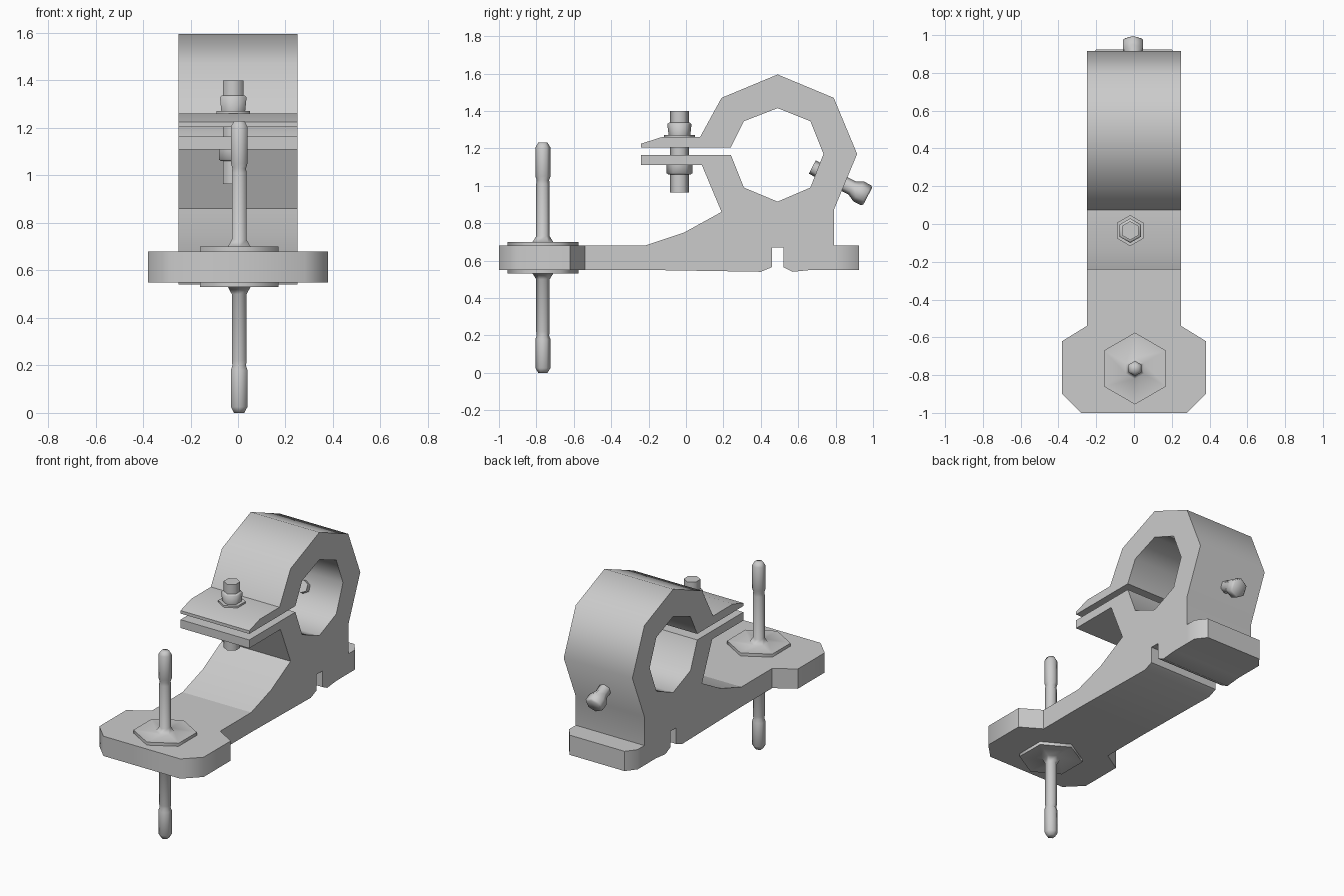
import bpy
import bmesh
from math import radians, cos, sin, pi
from mathutils import Vector

cube = bpy.data.objects.get("Cube")
if cube:
    bpy.data.objects.remove(cube, do_unlink=True)

GREY = (0.6, 0.6, 0.6, 1)
metal = bpy.data.materials.new("light grey metal")
metal.use_nodes = True
metal.diffuse_color = GREY
metal.node_tree.nodes["Principled BSDF"].inputs["Base Color"].default_value = GREY


def finish(bm, name, angle):
    bmesh.ops.recalc_face_normals(bm, faces=bm.faces[:])
    mesh = bpy.data.meshes.new(name)
    bm.to_mesh(mesh)
    bm.free()
    mesh.materials.append(metal)
    obj = bpy.data.objects.new(name, mesh)
    bpy.context.collection.objects.link(obj)
    bpy.ops.object.select_all(action='DESELECT')
    obj.select_set(True)
    bpy.context.view_layer.objects.active = obj
    bpy.ops.object.shade_smooth_by_angle(angle=radians(angle))
    return obj


def prism(name, points, offset):
    """Extrude a flat outline of 3D points by an offset."""
    bm = bmesh.new()
    face = bm.faces.new([bm.verts.new(p) for p in points])
    new = bmesh.ops.extrude_face_region(bm, geom=[face], use_keep_orig=True)["geom"]
    bmesh.ops.translate(bm, vec=offset, verts=[v for v in new if isinstance(v, bmesh.types.BMVert)])
    return finish(bm, name, 50)


def slab(name, half):
    """Horizontal slab from the right half of its plan outline."""
    outline = half + [(-x, y) for x, y in reversed(half)]
    return prism(name, [(x, y, 0.55) for x, y in outline], (0, 0, 0.13))


def hex_turned(name, profile, location, axis=(0, 0, 1)):
    """Six-sided turned part from (radius, height) pairs, with corners towards y."""
    bm = bmesh.new()
    rings = []
    for r, h in profile:
        angles = [pi / 2 + i * pi / 3 for i in range(6)]
        rings.append([bm.verts.new((r * cos(a), r * sin(a), h)) for a in angles])
    for low, high in zip(rings, rings[1:]):
        for i in range(6):
            j = (i + 1) % 6
            bm.faces.new((low[i], low[j], high[j], high[i]))
    bm.faces.new(rings[0])
    bm.faces.new(rings[-1])
    obj = finish(bm, name, 65)
    obj.location = location
    axis = Vector(axis)
    if axis.z < 1:
        obj.rotation_euler = axis.to_track_quat('Z', 'Y').to_euler()
    return obj


# Clamp bracket: split ring, lugs, sloping web and notched base
outer = [(0.79, 0.87), (0.915, 1.17), (0.79, 1.47), (0.49, 1.595), (0.19, 1.47)]
upper_lug = [(0.075, 1.26), (-0.13, 1.26), (-0.24, 1.225), (-0.24, 1.205)]
bore = [(0.24, 1.205), (0.31, 1.345), (0.49, 1.415), (0.665, 1.345),
        (0.735, 1.17), (0.665, 0.99), (0.49, 0.915), (0.31, 0.99), (0.24, 1.165)]
lower_lug = [(-0.24, 1.165), (-0.24, 1.11), (0.085, 1.11)]
web = [(0.19, 0.86), (-0.01, 0.75), (-0.22, 0.68)]
base = [(-0.22, 0.55), (0.40, 0.54), (0.46, 0.565), (0.46, 0.67),
        (0.52, 0.67), (0.52, 0.565), (0.57, 0.54), (0.67, 0.55), (0.79, 0.55)]
prism("clamp_bracket", [(-0.25, y, z) for y, z in outer + upper_lug + bore + lower_lug + web + base],
      (0.5, 0, 0))

# Wide front plate and rear foot
slab("front_plate", [(0.28, -1), (0.38, -0.9), (0.38, -0.62), (0.25, -0.54), (0.25, -0.22)])
slab("rear_foot", [(0.25, 0.79), (0.25, 0.86), (0.2, 0.925)])

# Mounting stud with flange, symmetrical about the plate
half_stud = [(0.025, 0), (0.04, 0.025), (0.04, 0.18), (0.033, 0.2),
             (0.036, 0.22), (0.036, 0.5), (0.055, 0.53), (0.19, 0.53)]
stud = half_stud + [(r, 1.23 - h) for r, h in reversed(half_stud)]
hex_turned("mounting_stud", stud, (0.005, -0.765, 0))

# Clamp bolt, washer and nuts
bolt_at = (-0.02, -0.035, 0)
hex_turned("clamp_bolt", [(0.05, 0.965), (0.05, 1.4)], bolt_at)
hex_turned("washer", [(0.082, 1.255), (0.082, 1.272)], bolt_at)
hex_turned("upper_nut", [(0.058, 1.27), (0.065, 1.33), (0.055, 1.337)], bolt_at)
hex_turned("lower_nut", [(0.058, 1.06), (0.07, 1.067), (0.07, 1.115)], bolt_at)

# Set screw through the back of the ring
hex_turned("set_screw",
           [(0.04, 0), (0.04, 0.24), (0.06, 0.28), (0.06, 0.325), (0.05, 0.335)],
           (-0.005, 0.675, 1.1), (0, 0.885, -0.465))
